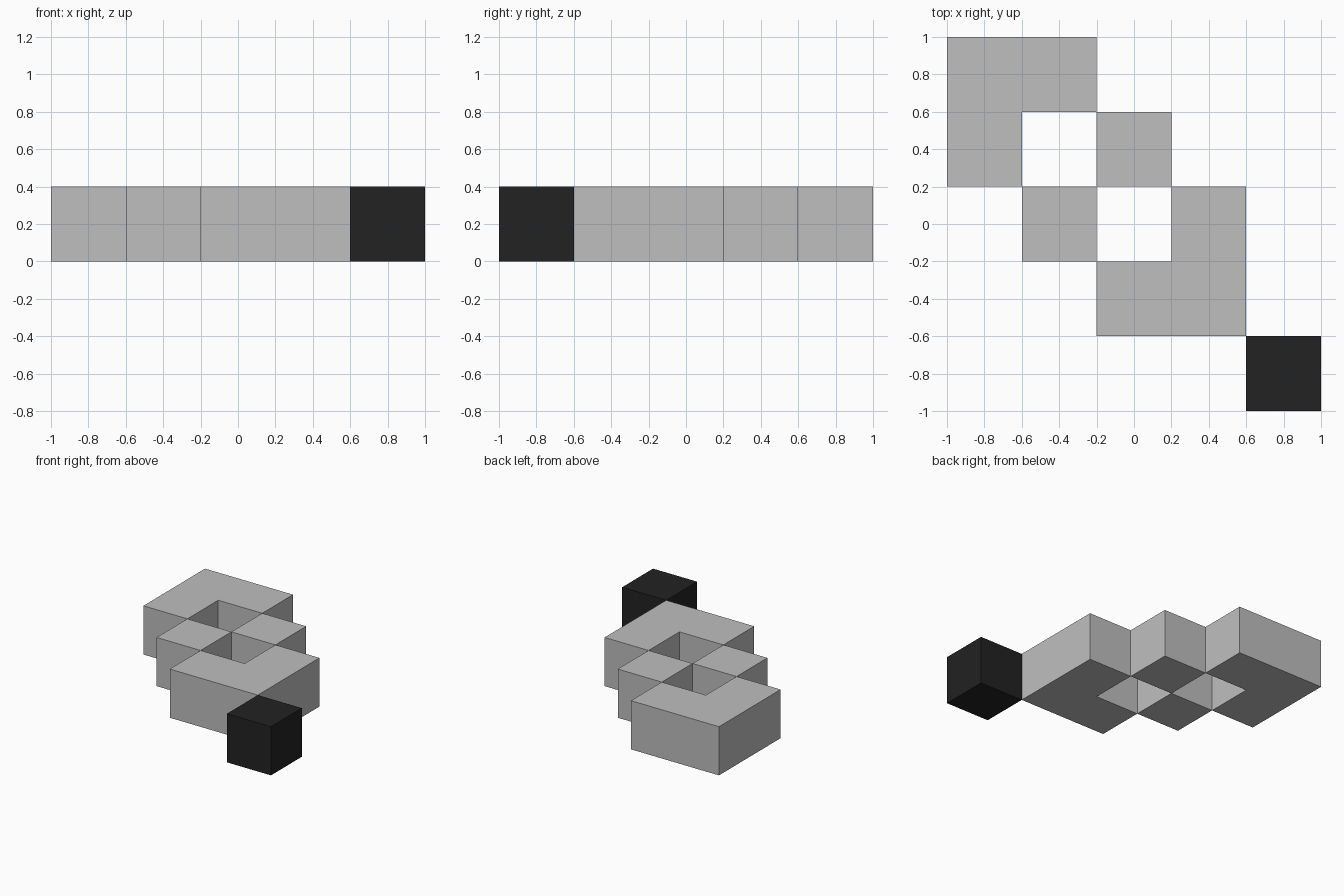
import bpy
import bmesh

if "Cube" in bpy.data.objects:
    bpy.data.objects.remove(bpy.data.objects["Cube"])

HEIGHT = 0.4


def material(name, value):
    mat = bpy.data.materials.new(name)
    mat.diffuse_color = (value, value, value, 1.0)
    mat.use_nodes = True
    mat.node_tree.nodes["Principled BSDF"].inputs["Base Color"].default_value = mat.diffuse_color
    return mat


def slab(name, outline, mat):
    """Extrude a counter-clockwise floor outline up to the common height."""
    bm = bmesh.new()
    base = bm.faces.new([bm.verts.new((x, y, 0)) for x, y in outline])
    result = bmesh.ops.extrude_face_region(bm, geom=[base], use_keep_orig=True)
    top = [v for v in result["geom"] if isinstance(v, bmesh.types.BMVert)]
    bmesh.ops.translate(bm, verts=top, vec=(0, 0, HEIGHT))
    bmesh.ops.recalc_face_normals(bm, faces=bm.faces[:])
    mesh = bpy.data.meshes.new(name)
    bm.to_mesh(mesh)
    bm.free()
    mesh.materials.append(mat)
    obj = bpy.data.objects.new(name, mesh)
    bpy.context.collection.objects.link(obj)
    return obj


def square(x, y, s=0.4):
    return [(x, y), (x + s, y), (x + s, y + s), (x, y + s)]


grey = material("light_grey", 0.52)
black = material("near_black", 0.016)

# L-shaped corner at the back left
corner = [(-1, 0.2), (-0.6, 0.2), (-0.6, 0.6), (-0.2, 0.6), (-0.2, 1), (-1, 1)]
slab("back_corner", corner, grey)

# Matching corner at the front right, turned half a circle about (-0.2, 0.2)
slab("front_corner", [(-0.4 - x, 0.4 - y) for x, y in corner], grey)

# Two middle blocks touching the corners along their edges
slab("middle_block_right", square(-0.2, 0.2), grey)
slab("middle_block_left", square(-0.6, -0.2), grey)

# Dark cube at the front right end
slab("end_cube", square(0.6, -1), black)
